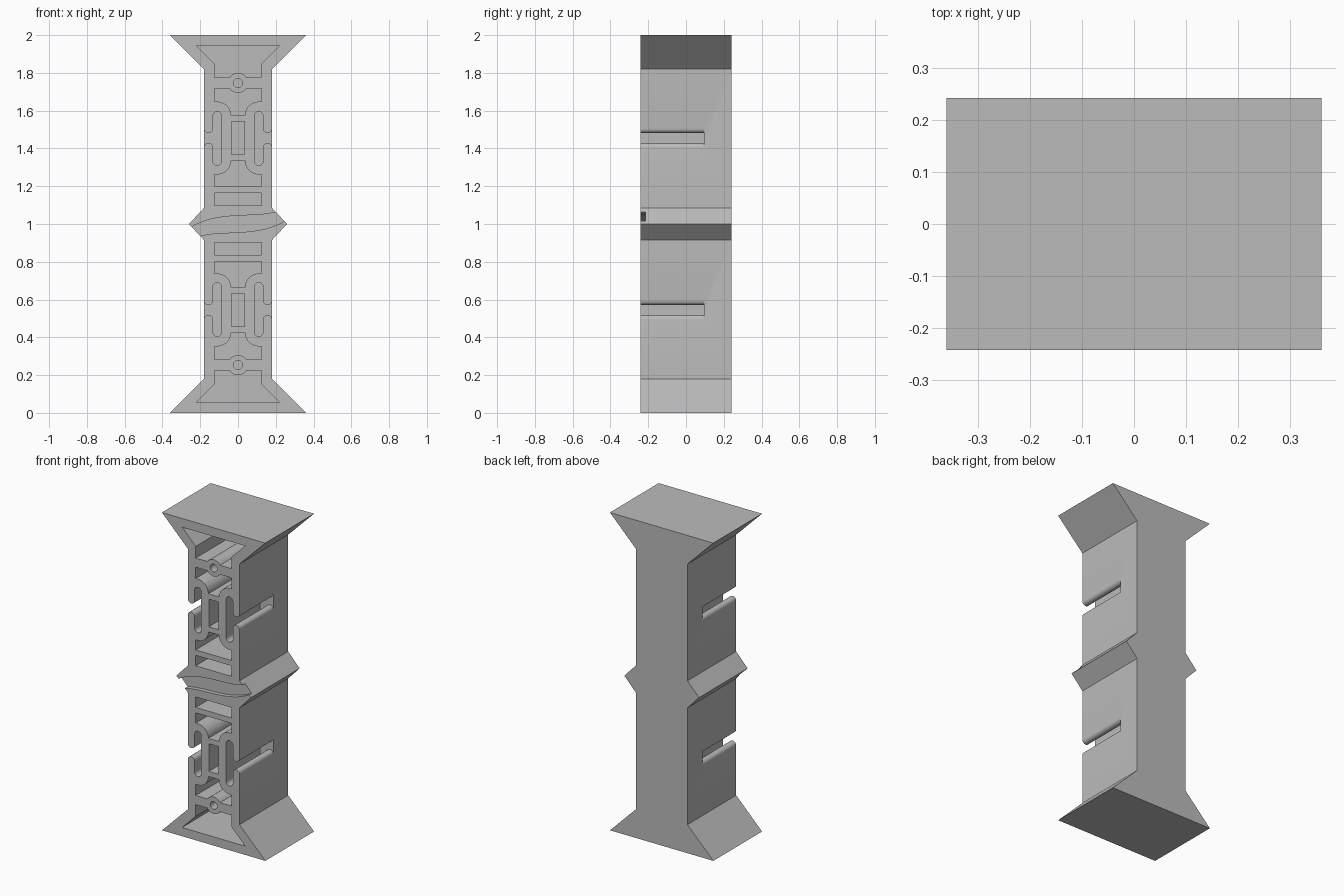
import bpy, bmesh, math
from mathutils import Vector
from mathutils.geometry import interpolate_bezier

if "Cube" in bpy.data.objects:
    bpy.data.objects.remove(bpy.data.objects["Cube"], do_unlink=True)

FRONT, BACK = -0.242, 0.242
POCKET_FLOOR, BAND_FLOOR = 0.095, -0.215

grey = bpy.data.materials.new("plain_grey")
grey.use_nodes = True
colour = (0.5, 0.5, 0.5, 1)
grey.diffuse_color = colour
grey.node_tree.nodes["Principled BSDF"].inputs["Base Color"].default_value = colour


def arc(cx, cz, r, start, end, steps=12):
    angles = [math.radians(start + (end - start) * i / steps) for i in range(steps + 1)]
    return [(cx + r * math.cos(a), cz + r * math.sin(a)) for a in angles]


def flip_x(pts):
    return [(-x, z) for x, z in pts]


def flip_z(pts):
    return [(x, 2 - z) for x, z in pts]


def both_sides(half):
    """Close a right-hand half profile with its mirror image."""
    return half + flip_x(half)[::-1]


def rect(w, z0, z1):
    return both_sides([(w, z0), (w, z1)])


def prisms(name, profiles, y0, y1):
    """Extrude flat x-z profiles along y into one object."""
    bm = bmesh.new()
    for pts in profiles:
        face = bm.faces.new([bm.verts.new((x, y0, z)) for x, z in pts])
        out = bmesh.ops.extrude_face_region(bm, geom=[face], use_keep_orig=True)
        moved = [v for v in out["geom"] if isinstance(v, bmesh.types.BMVert)]
        bmesh.ops.translate(bm, verts=moved, vec=(0, y1 - y0, 0))
    bmesh.ops.recalc_face_normals(bm, faces=bm.faces)
    mesh = bpy.data.meshes.new(name)
    bm.to_mesh(mesh)
    bm.free()
    mesh.materials.append(grey)
    obj = bpy.data.objects.new(name, mesh)
    bpy.context.collection.objects.link(obj)
    return obj


# Solid column: flared ends and a pointed waist
lower_half = [(0.36, 0), (0.18, 0.18), (0.18, 0.915)]
column = prisms("column", [both_sides(lower_half + [(0.26, 1)] + flip_z(lower_half)[::-1])],
                FRONT, BACK)

# Pockets of the upper half
ring_z, ring_r, bar = 1.747, 0.053, 0.029
tilt = math.degrees(math.asin(bar / ring_r))
flare = both_sides([(0.22, 1.945), (0.125, 1.85), (0.125, ring_z + bar)]
                   + arc(0, ring_z, ring_r, tilt, 88, 6))
ring_hole = arc(0, ring_z, 0.024, 0, 345, 23)
upper_funnel = both_sides(arc(0, ring_z, ring_r, -88, -tilt, 6)
                          + [(0.125, ring_z - bar), (0.125, 1.648)]
                          + arc(0.11, 1.575, 0.073, 90, 180))
lower_funnel = both_sides(arc(0.11, 1.335, 0.073, 180, 270) + [(0.125, 1.262), (0.125, 1.198)])
window = rect(0.034, 1.368, 1.542)
bar_slot = rect(0.125, 1.098, 1.164)

# Side slot, open to the outside between two rounded lips
side_slot = (arc(0.11, 1.572, 0.023, 180, 0)
             + arc(0.1565, 1.505, 0.0235, 180, 360)
             + [(0.3, 1.505), (0.3, 1.405)]
             + arc(0.1565, 1.405, 0.0235, 0, 180)
             + arc(0.11, 1.333, 0.023, 0, -180))

upper = [flare, ring_hole, upper_funnel, lower_funnel, window, bar_slot,
         side_slot, flip_x(side_slot)]
pockets = prisms("pocket_cutter", upper + [flip_z(p) for p in upper],
                 FRONT - 0.1, POCKET_FLOOR)

# Shallow wavy band across the waist
curve = interpolate_bezier(Vector((-0.245, 0.985)), Vector((-0.1, 1.07)),
                           Vector((0.08, 1.03)), Vector((0.2, 1.063)), 20)
wave = [(p.x, p.y) for p in curve] + [(0.3, 1.1), (0.35, 1.08)]
band = prisms("band_cutter", [wave + flip_x(flip_z(wave))], FRONT - 0.1, BAND_FLOOR)

# Cut, bake the result and drop the cutters
for cutter in (pockets, band):
    cutter.hide_render = True
    mod = column.modifiers.new(cutter.name, "BOOLEAN")
    mod.operation = "DIFFERENCE"
    mod.solver = "EXACT"
    mod.object = cutter
baked = bpy.data.meshes.new_from_object(
    column.evaluated_get(bpy.context.evaluated_depsgraph_get()))
column.modifiers.clear()
column.data = baked
for cutter in (pockets, band):
    bpy.data.objects.remove(cutter, do_unlink=True)

bpy.ops.object.select_all(action="DESELECT")
column.select_set(True)
bpy.context.view_layer.objects.active = column
bpy.ops.object.shade_smooth_by_angle(angle=math.radians(30))
